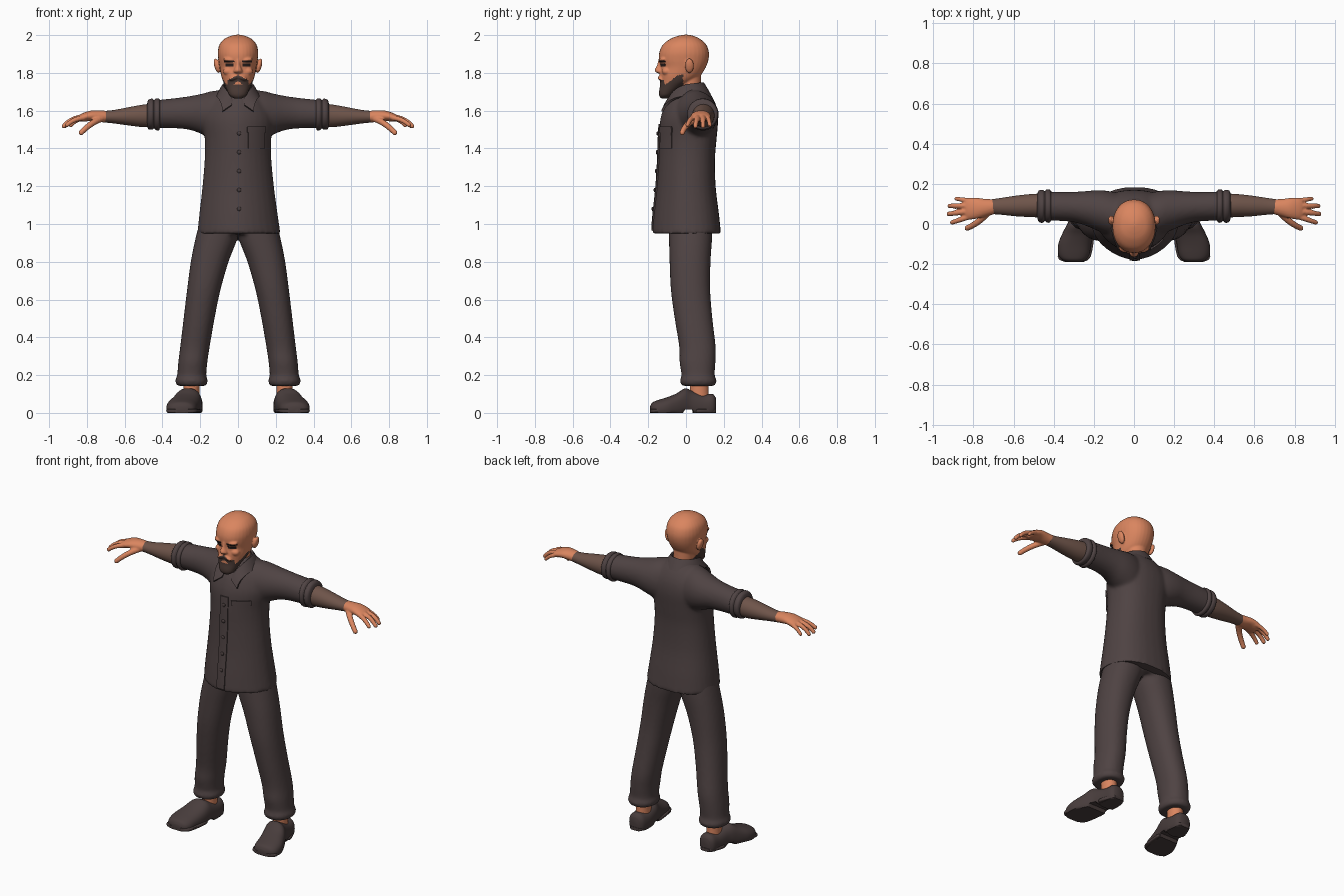
import bpy, bmesh, math
from mathutils import Vector, Matrix


def material(name, rgb):
    m = bpy.data.materials.new(name)
    m.diffuse_color = (*rgb, 1)
    return m


CLOTH = material("dark brown cloth", (0.078, 0.056, 0.056))
SHOE = material("shoe leather", (0.066, 0.047, 0.046))
SKIN = material("skin", (0.70, 0.235, 0.115))
ARM = material("shaded forearm", (0.155, 0.088, 0.067))
BEARD = material("beard hair", (0.07, 0.043, 0.036))
DARK = material("dark eye line", (0.025, 0.016, 0.015))


def spline(rows, steps):
    """Catmull-Rom through number rows."""
    out = []
    for i in range(len(rows) - 1):
        a, b, c, d = (rows[max(i - 1, 0)], rows[i], rows[i + 1], rows[min(i + 2, len(rows) - 1)])
        for k in range(steps):
            t = k / steps
            out.append([q + t / 2 * (r - p + t * (2 * p - 5 * q + 4 * r - s + t * (3 * (q - r) + s - p)))
                        for p, q, r, s in zip(a, b, c, d)])
    return out + [list(rows[-1])]


def loft(bm, axis, rows, steps=4, n=32, power=2.0, power_neg=None, mirror=False):
    """Rows are (position on axis, low, high, low, high) of the other two axes."""
    for s in ((1, -1) if mirror else (1,)):
        prev = first = None
        for t, a0, a1, b0, b1 in spline(rows, steps):
            ring = []
            for k in range(n):
                c, d = math.cos(2 * math.pi * k / n), math.sin(2 * math.pi * k / n)
                e = 2 / (power_neg if power_neg and d < 0 else power)
                a = (a0 + a1) / 2 + (a1 - a0) / 2 * math.copysign(abs(c) ** e, c)
                b = (b0 + b1) / 2 + (b1 - b0) / 2 * math.copysign(abs(d) ** e, d)
                x, y, z = {"x": (t, a, b), "y": (a, t, b), "z": (a, b, t)}[axis]
                ring.append(bm.verts.new((s * x, y, z)))
            if prev:
                for k in range(n):
                    bm.faces.new((prev[k], prev[k - 1], ring[k - 1], ring[k]))
            else:
                first = ring
            prev = ring
        bm.faces.new(first)
        bm.faces.new(prev)


def blob(bm, c, r, mirror=False, tilt=0.0):
    for s in ((1, -1) if mirror else (1,)):
        m = (Matrix.Translation((s * c[0], c[1], c[2])) @ Matrix.Rotation(s * tilt, 4, 'Y')
             @ Matrix.Diagonal((*r, 1)))
        bmesh.ops.create_icosphere(bm, subdivisions=3, radius=1, matrix=m)


def finish(name, bm, mats, voxel=0, smooth=0, solid=0, angle=40):
    bmesh.ops.recalc_face_normals(bm, faces=bm.faces)
    me = bpy.data.meshes.new(name)
    bm.to_mesh(me)
    bm.free()
    ob = bpy.data.objects.new(name, me)
    bpy.context.collection.objects.link(ob)
    bpy.ops.object.select_all(action='DESELECT')
    bpy.context.view_layer.objects.active = ob
    ob.select_set(True)
    if voxel:
        r = ob.modifiers.new("blend", 'REMESH')
        r.mode, r.voxel_size = 'VOXEL', voxel
    if smooth:
        r = ob.modifiers.new("soften", 'SMOOTH')
        r.factor, r.iterations = 0.5, smooth
    if solid:
        r = ob.modifiers.new("thickness", 'SOLIDIFY')
        r.thickness, r.offset = solid, 0
    for m in list(ob.modifiers):
        bpy.ops.object.modifier_apply(modifier=m.name)
    for m in mats:
        ob.data.materials.append(m)
    bpy.ops.object.shade_smooth_by_angle(angle=math.radians(angle))
    return ob


# Shirt: torso and sleeves blended together
bm = bmesh.new()
loft(bm, "z", [(.95, -.215, .225, -.18, .185), (1.05, -.205, .21, -.172, .175), (1.2, -.188, .19, -.156, .157),
               (1.35, -.176, .176, -.147, .154), (1.45, -.176, .176, -.144, .162), (1.55, -.188, .188, -.137, .17),
               (1.62, -.165, .165, -.115, .162), (1.68, -.12, .12, -.08, .135), (1.735, -.075, .075, -.035, .09)],
     power=2.4, power_neg=1.75)
loft(bm, "x", [(.06, -.07, .15, 1.43, 1.71), (.13, -.055, .165, 1.45, 1.705), (.19, -.03, .168, 1.475, 1.69),
               (.25, -.005, .163, 1.497, 1.678), (.32, .012, .16, 1.506, 1.668), (.44, .018, .162, 1.508, 1.655)],
     mirror=True)
shirt = finish("shirt", bm, [CLOTH], voxel=.01, smooth=5)

# Rolled cuffs
bm = bmesh.new()
loft(bm, "x", [(.41, .03, .15, 1.52, 1.65), (.418, .008, .17, 1.497, 1.663), (.435, .008, .172, 1.497, 1.664),
               (.444, .016, .164, 1.505, 1.656), (.455, .006, .17, 1.5, 1.664), (.475, .012, .166, 1.503, 1.656),
               (.483, .04, .14, 1.53, 1.63)], mirror=True)
finish("sleeve_cuffs", bm, [CLOTH])


def patch(name, target, x0, x1, z0, z1, lift, mat, thick=.008):
    """Plate laid on the front of a body part."""
    bm = bmesh.new()
    nx, nz = 8, max(4, int((z1 - z0) / .03))
    grid = []
    for i in range(nx + 1):
        col = []
        for k in range(nz + 1):
            x, z = x0 + (x1 - x0) * i / nx, z0 + (z1 - z0) * k / nz
            hit, p, _, _ = target.ray_cast(Vector((x, -1, z)), Vector((0, 1, 0)))
            col.append(bm.verts.new((x, (p.y if hit else -.1) - lift, z)))
        grid.append(col)
    for i in range(nx):
        for k in range(nz):
            bm.faces.new((grid[i][k], grid[i + 1][k], grid[i + 1][k + 1], grid[i][k + 1]))
    return finish(name, bm, [mat], solid=thick)


# Front placket, pocket with flap, buttons
patch("placket", shirt, -.022, .03, .965, 1.53, .003, CLOTH)
patch("pocket", shirt, .055, .14, 1.40, 1.50, .003, CLOTH)
patch("pocket_flap", shirt, .05, .145, 1.485, 1.515, .006, CLOTH)
bm = bmesh.new()
for z in (1.08, 1.18, 1.28, 1.38, 1.48):
    y = shirt.ray_cast(Vector((.006, -1, z)), Vector((0, 1, 0)))[1].y
    blob(bm, (.006, y - .009, z), (.011, .006, .011))
finish("buttons", bm, [SHOE])

# Open collar: a strip around the neck that falls into two points
bm = bmesh.new()
strip = []
for k in range(41):
    u = k / 20 - 1
    a, f = u * math.radians(158), abs(u)
    sx, cy = math.sin(a), math.cos(a)
    top = (.076 * sx, .01 + .078 * cy - .03 * f ** 3, 1.748 - .012 * f - .085 * f ** 5)
    mid = (.09 * sx, .012 + .09 * cy - .04 * f ** 3, top[2] - .022)
    tip = f ** 6
    low = (.108 * sx + math.copysign(.042 * tip, u), .022 + .104 * cy - .052 * f ** 2,
           1.685 - .01 * f - .08 * tip)
    strip.append([bm.verts.new(p) for p in (top, mid, low)])
for p, q in zip(strip, strip[1:]):
    for j in (0, 1):
        bm.faces.new((p[j], q[j], q[j + 1], p[j + 1]))
finish("collar", bm, [CLOTH], solid=.012)

# Trousers: two legs and a pelvis
bm = bmesh.new()
loft(bm, "z", [(.143, .168, .322, -.022, .152), (.17, .16, .332, -.032, .162), (.2, .168, .322, -.024, .152),
               (.27, .162, .316, -.034, .156), (.35, .15, .306, -.036, .157), (.5, .124, .288, -.06, .14),
               (.65, .093, .27, -.08, .128), (.8, .05, .25, -.087, .13), (.92, .004, .226, -.09, .138),
               (1.02, -.02, .2, -.09, .14)], power=2.2, mirror=True)
loft(bm, "z", [(.945, -.18, .18, -.085, .13), (1.0, -.2, .2, -.1, .14), (1.06, -.17, .17, -.1, .13)])
finish("trousers", bm, [CLOTH], voxel=.01, smooth=4)

# Ankles
bm = bmesh.new()
loft(bm, "z", [(.05, .2, .29, .01, .125), (.1, .205, .287, .02, .12), (.2, .2, .29, .02, .12)], mirror=True)
finish("ankles", bm, [SKIN])

# Shoes, flattened below with a raised arch before the heel
bm = bmesh.new()
loft(bm, "y", [(-.19, .27, .325, -.005, .035), (-.178, .24, .358, -.02, .055), (-.15, .222, .377, -.03, .067),
               (-.1, .213, .377, -.03, .083), (-.05, .203, .358, -.03, .103), (-.005, .195, .335, -.03, .13),
               (.03, .19, .318, -.03, .118), (.09, .187, .305, -.03, .1), (.14, .195, .296, -.02, .1),
               (.158, .215, .278, 0, .08)], power=2.4, mirror=True)
for v in bm.verts:
    v.co.z = max(v.co.z, .018 if -.015 < v.co.y < .035 else 0)
finish("shoes", bm, [SHOE])

# Shoe soles
bm = bmesh.new()
for y0, y1, x0, x1, x2, x3 in ((-.19, -.015, .215, .38, .196, .338), (.035, .16, .19, .315, .2, .29)):
    loft(bm, "y", [(y0, x0 + .04, x1 - .04, 0, .02), (y0 + .03, x0, x1, 0, .022), (y1 - .02, x2, x3, 0, .022),
                   (y1, x2 + .015, x3 - .015, 0, .02)], power=5, mirror=True)
finish("soles", bm, [SHOE])

# Forearms
bm = bmesh.new()
loft(bm, "x", [(.42, .03, .152, 1.515, 1.64), (.5, .034, .15, 1.513, 1.632), (.58, .038, .142, 1.522, 1.618),
               (.66, .046, .13, 1.533, 1.603), (.715, .05, .122, 1.538, 1.598)], mirror=True)
finish("forearms", bm, [ARM])

# Hands: palm, four fingers and a thumb
bm = bmesh.new()
loft(bm, "x", [(.695, .049, .123, 1.537, 1.599), (.74, .037, .125, 1.54, 1.602), (.78, .027, .13, 1.545, 1.6),
               (.82, .022, .13, 1.542, 1.588), (.84, .03, .122, 1.545, 1.578)], mirror=True)
FINGERS = [((.82, .037, 1.562), (.87, .02, 1.556), (.905, .008, 1.525), .0135),
           ((.82, .065, 1.566), (.885, .055, 1.562), (.922, .05, 1.518), .014),
           ((.82, .092, 1.566), (.885, .09, 1.56), (.918, .09, 1.518), .0135),
           ((.81, .115, 1.562), (.86, .122, 1.553), (.885, .126, 1.522), .012),
           ((.73, .055, 1.555), (.78, .0, 1.535), (.83, -.02, 1.484), .0165)]
for a, b, c, r in FINGERS:
    for k in range(11):
        t = k / 10
        p = Vector(a) * (1 - t) ** 2 + Vector(b) * 2 * t * (1 - t) + Vector(c) * t * t
        rr = r * (1.1 - .22 * t)
        blob(bm, p, (rr, rr, rr), mirror=True)
finish("hands", bm, [SKIN], voxel=.005, smooth=3)

# Head with neck, nose, brow, cheeks and ears; the beard is coloured by height
bm = bmesh.new()
loft(bm, "z", [(1.665, -.022, .022, -.133, -.095), (1.68, -.044, .044, -.142, -.075), (1.70, -.055, .055, -.143, -.05),
               (1.73, -.068, .068, -.138, -.01), (1.76, -.081, .081, -.138, .045), (1.79, -.09, .09, -.14, .08),
               (1.83, -.097, .097, -.134, .105), (1.87, -.104, .104, -.143, .119), (1.91, -.107, .107, -.141, .121),
               (1.95, -.098, .098, -.122, .107), (1.98, -.072, .072, -.083, .074), (1.995, -.04, .04, -.045, .042),
               (2.002, -.012, .012, -.012, .012)], power=2.15)
loft(bm, "z", [(1.6, -.066, .066, -.045, .09), (1.7, -.06, .06, -.045, .08), (1.8, -.062, .062, -.04, .08)])
loft(bm, "z", [(1.798, -.014, .014, -.15, -.11), (1.806, -.025, .025, -.163, -.11), (1.818, -.021, .021, -.166, -.11),
               (1.84, -.013, .013, -.154, -.11), (1.872, -.012, .012, -.146, -.11)])
blob(bm, (.042, -.118, 1.868), (.036, .024, .013), True, -.15)
blob(bm, (.05, -.103, 1.808), (.03, .025, .022), True)
blob(bm, (.022, -.135, 1.773), (.028, .014, .011), True, .35)
blob(bm, (.112, .018, 1.838), (.014, .024, .04), True, .25)
head = finish("head", bm, [SKIN, BEARD], voxel=.005, smooth=3)
for f in head.data.polygons:
    x, y, z = f.center
    ax = abs(x)
    edge = 1.737 + max(0, y + .11) * .75
    beard = y < -.015 and z < edge and z < 1.79 and not (z < 1.71 and y > -.05)
    moustache = y < -.08 and ax < .056 and 1.757 - .7 * ax < z < 1.79 - .55 * ax
    f.material_index = int(beard or moustache)

# Eyebrows and eye lines
for s, side in ((1, "left"), (-1, "right")):
    for part, x0, x1, z0, z1 in (("eyebrow", .02, .072, 1.857, 1.866), ("eye", .024, .066, 1.834, 1.849)):
        a, b = sorted((s * x0, s * x1))
        patch(f"{side}_{part}", head, a, b, z0, z1, .001, DARK, .004)
